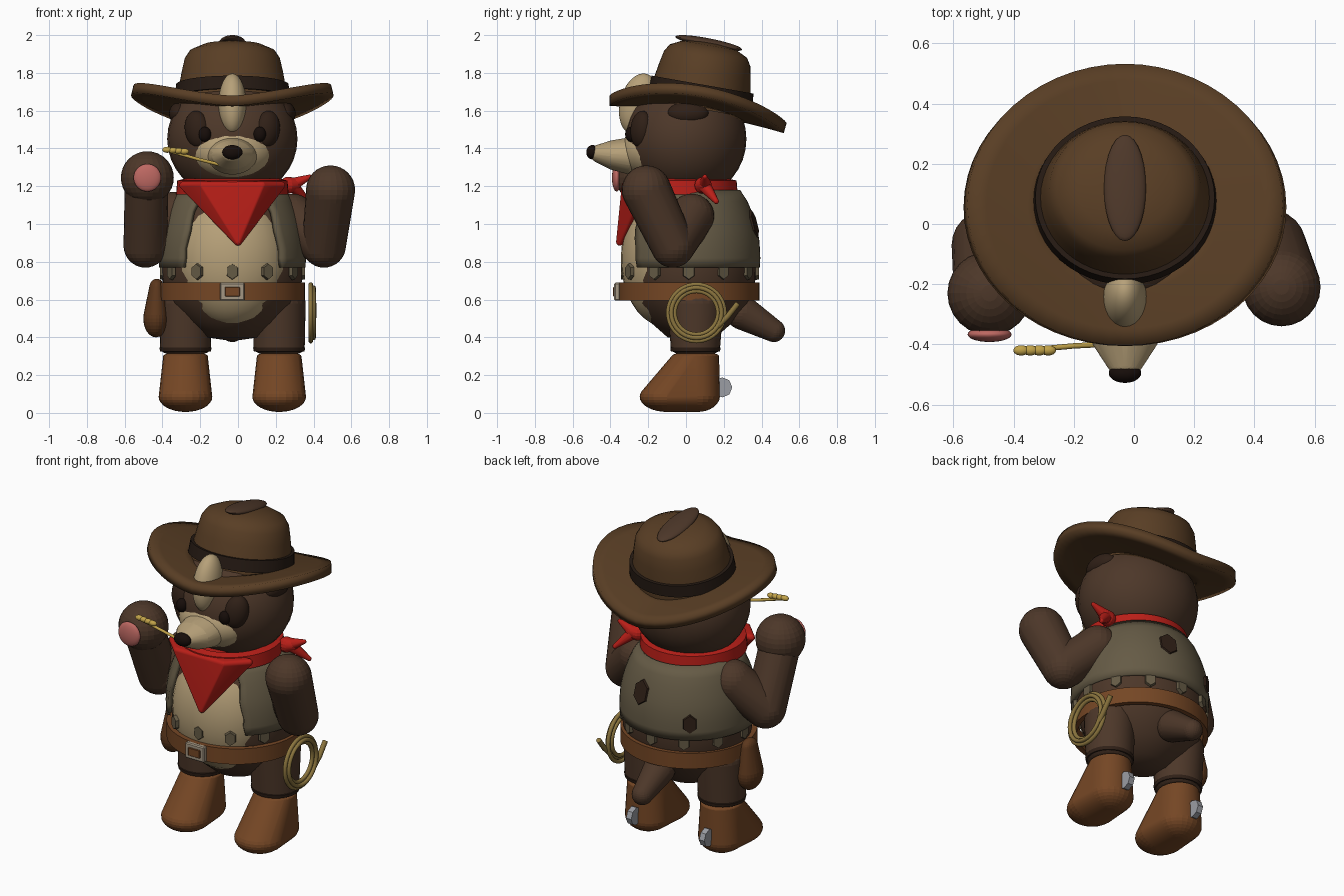
import bpy, bmesh, math, random
from math import sin, cos, pi, radians
from mathutils import Vector, Matrix, Euler

if "Cube" in bpy.data.objects:
    bpy.data.objects.remove(bpy.data.objects["Cube"])

random.seed(4)
CX = -0.03  # body axis


def color(name, hexa):
    m = bpy.data.materials.new(name)
    rgb = [int(hexa[i:i + 2], 16) / 255 for i in (0, 2, 4)]
    m.diffuse_color = [c ** 2.2 for c in rgb] + [1]
    m.use_nodes = True
    m.node_tree.nodes["Principled BSDF"].inputs["Base Color"].default_value = m.diffuse_color
    return m


FUR, DARK = color("fur", "4E3A2D"), color("dark_fur", "33251D")
CREAM, HAT = color("cream", "B59F78"), color("hat_felt", "594029")
BAND, VEST = color("hat_band", "2A201A"), color("vest_cloth", "655B47")
RED, LEATHER = color("red_cloth", "B8241E"), color("leather", "744829")
BLACK, PINK = color("black", "1D1512"), color("pink", "BC6862")
STRAW, ROPE = color("straw", "BFA04A"), color("rope", "8A7440")
STEEL, BRASS = color("steel", "9A9CA2"), color("buckle_metal", "A39683")
HOLSTER = color("holster_leather", "5C3A22")


def finish(name, bm, mat, angle=40):
    bmesh.ops.recalc_face_normals(bm, faces=bm.faces)
    me = bpy.data.meshes.new(name)
    bm.to_mesh(me)
    bm.free()
    me.materials.append(mat)
    me.shade_smooth()
    me.set_sharp_from_angle(angle=radians(angle))
    ob = bpy.data.objects.new(name, me)
    bpy.context.collection.objects.link(ob)
    return ob


def add_ball(bm, c, r, rot=(0, 0, 0), u=28, v=18):
    r = (r,) * 3 if isinstance(r, (int, float)) else r
    mat = Matrix.LocRotScale(Vector(c), Euler([radians(a) for a in rot]), Vector(r))
    bmesh.ops.create_uvsphere(bm, u_segments=u, v_segments=v, radius=1, matrix=mat)


def ball(name, c, r, mat, rot=(0, 0, 0)):
    bm = bmesh.new()
    add_ball(bm, c, r, rot)
    return finish(name, bm, mat)


def hull(name, groups, mat, detail=24):
    """Each group of (centre, radius) blobs is wrapped into one rounded limb."""
    bm = bmesh.new()
    for blobs in groups:
        part = bmesh.new()
        for c, r in blobs:
            add_ball(part, c, r, u=detail, v=detail * 2 // 3)
        res = bmesh.ops.convex_hull(part, input=part.verts)
        inner = {v for v in res["geom_interior"] if isinstance(v, bmesh.types.BMVert)}
        bmesh.ops.delete(part, geom=list(inner | {v for v in part.verts if not v.link_faces}), context="VERTS")
        tmp = bpy.data.meshes.new("tmp")
        part.to_mesh(tmp)
        part.free()
        bm.from_mesh(tmp)
        bpy.data.meshes.remove(tmp)
    return finish(name, bm, mat)


def revolve(name, prof, mat, loc, sy=1.0, tilt=0, closed=False, n=48):
    bm = bmesh.new()
    rows = [[bm.verts.new((r * cos(2 * pi * i / n), r * sy * sin(2 * pi * i / n), z))
             for i in range(n)] for r, z in prof]
    for a, b in zip(rows, rows[1:] + rows[:1] if closed else rows[1:]):
        for i in range(n):
            bm.faces.new((a[i], a[i - 1], b[i - 1], b[i]))
    bmesh.ops.remove_doubles(bm, verts=bm.verts, dist=1e-5)
    ob = finish(name, bm, mat)
    ob.location, ob.rotation_euler = loc, (radians(tilt), 0, 0)
    return ob


def box(name, c, size, mat, bevel=0.006):
    bm = bmesh.new()
    bmesh.ops.create_cube(bm, size=1, matrix=Matrix.LocRotScale(Vector(c), None, Vector(size)))
    bmesh.ops.bevel(bm, geom=bm.edges, offset=bevel, segments=1, affect="EDGES")
    return finish(name, bm, mat, 20)


def tube(name, pts, r, mat, cyclic=False):
    cu = bpy.data.curves.new(name, "CURVE")
    cu.dimensions, cu.bevel_depth, cu.bevel_resolution, cu.use_fill_caps = "3D", r, 3, True
    sp = cu.splines.new("POLY")
    sp.points.add(len(pts) - 1)
    for p, q in zip(sp.points, pts):
        p.co = (*q, 1)
    sp.use_cyclic_u = cyclic
    cu.materials.append(mat)
    ob = bpy.data.objects.new(name, cu)
    bpy.context.collection.objects.link(ob)


def patch(name, ang, rad, z, w, h, mat, lean=0):
    """Small six-sided cloth patch facing outward; ang is measured from the front."""
    d = Vector((sin(ang), -cos(ang) * 0.97, 0))
    rot = Euler((pi / 2 - lean, 0, ang)).to_matrix().to_4x4()
    bm = bmesh.new()
    m = Matrix.Translation(Vector((CX, 0.015, z)) + d * rad) @ rot @ Matrix.Diagonal((w, h, 0.02, 1))
    bmesh.ops.create_cone(bm, cap_ends=True, segments=6, radius1=1, radius2=0.9, depth=1, matrix=m)
    finish(name, bm, mat, 20)


# torso and belly
revolve("torso", [(0, .38), (.14, .4), (.24, .48), (.33, .58), (.37, .7), (.375, .8), (.365, .92),
                  (.34, 1.02), (.3, 1.12), (.25, 1.2), (0, 1.24)], FUR, (CX, .03, 0), .91)
ball("belly", (CX, -.105, .815), (.3, .24, .36), CREAM)

# vest with ragged front opening
bm = bmesh.new()
rows = []
for z, r, op in [(.77, .388, 44), (.82, .39, 43), (.87, .388, 42), (.92, .384, 41), (.97, .374, 40),
                 (1.02, .36, 39), (1.07, .342, 37), (1.12, .32, 35), (1.18, .28, 33)]:
    a0 = radians(op + random.uniform(-2, 2))
    rows.append([bm.verts.new((CX + r * sin(a), .015 - .97 * r * cos(a), z))
                 for a in (a0 + (2 * pi - 2 * a0) * i / 44 for i in range(45))])
for a, b in zip(rows, rows[1:]):
    for i in range(44):
        bm.faces.new((a[i], a[i + 1], b[i + 1], b[i]))
vest = finish("vest", bm, VEST)
sol = vest.modifiers.new("thickness", "SOLIDIFY")
sol.thickness, sol.offset = .025, -1
for i in range(12):
    patch("vest_hem_tatter", i * pi / 6, .374 if i else .36, .748, .036, .045, VEST)
patch("vest_patch", radians(167), .362, 1.0, .06, .08, DARK, .25)
patch("vest_patch", radians(215), .386, .87, .045, .06, DARK)

# belt, buckle
revolve("belt", [(.355, .595), (.385, .595), (.385, .69), (.355, .69)], LEATHER, (CX, .015, 0), .97, closed=True)
box("buckle_plate", (CX, -.365, .642), (.13, .03, .095), BRASS)
box("buckle_centre", (CX, -.38, .642), (.08, .012, .05), LEATHER, .003)

# legs, cuffs, boots, spurs
for s in (-1, 1):
    x = CX + s * .248
    hull("leg", [[((x, .05, .34), (.135, .13, .04)), ((x, .05, .58), (.14, .15, .1))]], FUR)
    revolve("trouser_cuff", [(.12, .325), (.134, .325), (.138, .345), (.12, .355)], DARK, (x, .05, 0), .97, closed=True)
    hull("boot", [[((x, .05, .3), (.118, .125, .025)), ((x, .06, .09), (.13, .12, .085)),
                   ((x, -.1, .085), (.142, .145, .08))]], LEATHER)
    bm = bmesh.new()
    bmesh.ops.create_cone(bm, cap_ends=True, segments=8, radius1=.053, radius2=.053, depth=.035,
                          matrix=Matrix.Translation((x, .192, .135)) @ Matrix.Rotation(pi / 2, 4, "Y"))
    finish("spur", bm, STEEL, 20)

# arms and waving paw pad
hull("raised_arm", [[((-.34, .03, 1.05), .12), ((-.49, -.07, .885), .116)],
                    [((-.49, -.07, .885), .116), ((-.485, -.205, 1.18), .115)],
                    [((-.48, -.23, 1.245), .14)]], FUR)
hull("bent_arm", [[((.29, .03, 1.04), .12), ((.455, -.07, .885), .116)],
                  [((.455, -.07, .885), .116), ((.49, -.21, 1.18), .13)]], FUR)
ball("paw_pad", (-.48, -.367, 1.245), (.073, .025, .073), PINK)

# tail
hull("tail", [[((CX, .3, .53), .09), ((CX, .465, .435), .06)]], FUR)

# head and face
ball("head", (CX, 0, 1.45), (.345, .32, .32), FUR)
ball("cheek_mask", (CX, -.16, 1.385), (.225, .185, .155), CREAM)
ball("forehead_blaze", (CX, -.25, 1.635), (.074, .1, .165), CREAM, (-14, 0, 0))
hull("muzzle", [[((CX, -.3, 1.36), (.13, .04, .098)), ((CX, -.39, 1.365), (.11, .05, .078)),
                 ((CX, -.46, 1.372), (.062, .045, .048))]], CREAM, 32)
ball("nose", (CX, -.495, 1.38), (.054, .033, .038), BLACK)
for s in (-1, 1):
    ball("ear", (CX + s * .275, .01, 1.585), (.06, .11, .062), DARK)
    ball("eye_patch", (CX + s * .185, -.235, 1.5), (.07, .055, .1), DARK, (0, s * 10, s * 30))
    ball("eye", (CX + s * .145, -.292, 1.475), (.033, .03, .04), BLACK)

# straw in the mouth
tube("straw_stem", [(-.1, -.4, 1.315), (-.2, -.405, 1.34), (-.36, -.42, 1.385)], .009, STRAW)
for i in range(4):
    ball("straw_grain", (-.285 - .03 * i, -.42, 1.384 + .003 * i), (.026, .017, .016), STRAW)

# neckerchief
revolve("neckerchief_band", [(.25, 1.165), (.298, 1.155), (.292, 1.23), (.25, 1.24)], RED, (CX, -.03, 0), 1.02, closed=True)
hull("neckerchief_flap", [[((-.29, -.22, 1.205), .02), ((.23, -.22, 1.205), .02), ((-.19, -.32, 1.205), .02),
                           ((.13, -.32, 1.205), .02), ((0, -.35, .905), .02)]], RED, 12)
hull("neckerchief_knot", [[((.265, .09, 1.205), .045), ((.3, .1, 1.21), .035)],
                          [((.29, .1, 1.21), .035), ((.38, .1, 1.25), .012)],
                          [((.29, .1, 1.2), .035), ((.37, .16, 1.12), .014)]], RED, 12)

# holster on one hip, coiled rope on the other
hull("hip_holster", [[((-.43, .0, .66), (.04, .06, .05)), ((-.435, .0, .5), (.066, .09, .1))]], HOLSTER)
for x, r in ((.385, .15), (.4, .133), (.385, .115)):
    tube("rope_coil", [(x, .055 + r * cos(a), .53 + r * sin(a)) for a in (2 * pi * i / 40 for i in range(40))],
         .012, ROPE, True)
tube("rope_end", [(.395, .17, .46), (.4, .22, .51), (.4, .275, .58)], .015, ROPE)

# hat: crown, band, crease
hat_at = (CX, .065, 1.61)
revolve("hat_crown", [(.295, 0), (.286, .1), (.268, .2), (.252, .27), (.226, .31), (.16, .34), (.08, .353), (0, .355)],
        HAT, hat_at, .92, -10)
revolve("hat_band", [(.27, .06), (.305, .06), (.298, .13), (.26, .13)], BAND, hat_at, .92, -10, True)
ball("hat_crease", (CX, .12, 1.958), (.07, .18, .025), FUR, (-11, 0, 0))

# hat brim: curled up at the sides, tipped back
bm = bmesh.new()
rows = []
for t in (.5, .62, .75, .88, 1):
    row = []
    for i in range(56):
        x, y = .53 * t * cos(2 * pi * i / 56), .465 * t * sin(2 * pi * i / 56)
        z = 1.612 - .155 * y + .095 * abs(x / .53) ** 1.4 - .033 * (y / .47) ** 2
        row.append(bm.verts.new((CX + x, .06 + y, z)))
    rows.append(row)
for a, b in zip(rows, rows[1:]):
    for i in range(56):
        bm.faces.new((a[i - 1], a[i], b[i], b[i - 1]))
brim = finish("hat_brim", bm, HAT)
sol = brim.modifiers.new("thickness", "SOLIDIFY")
sol.thickness, sol.offset = .055, 0
